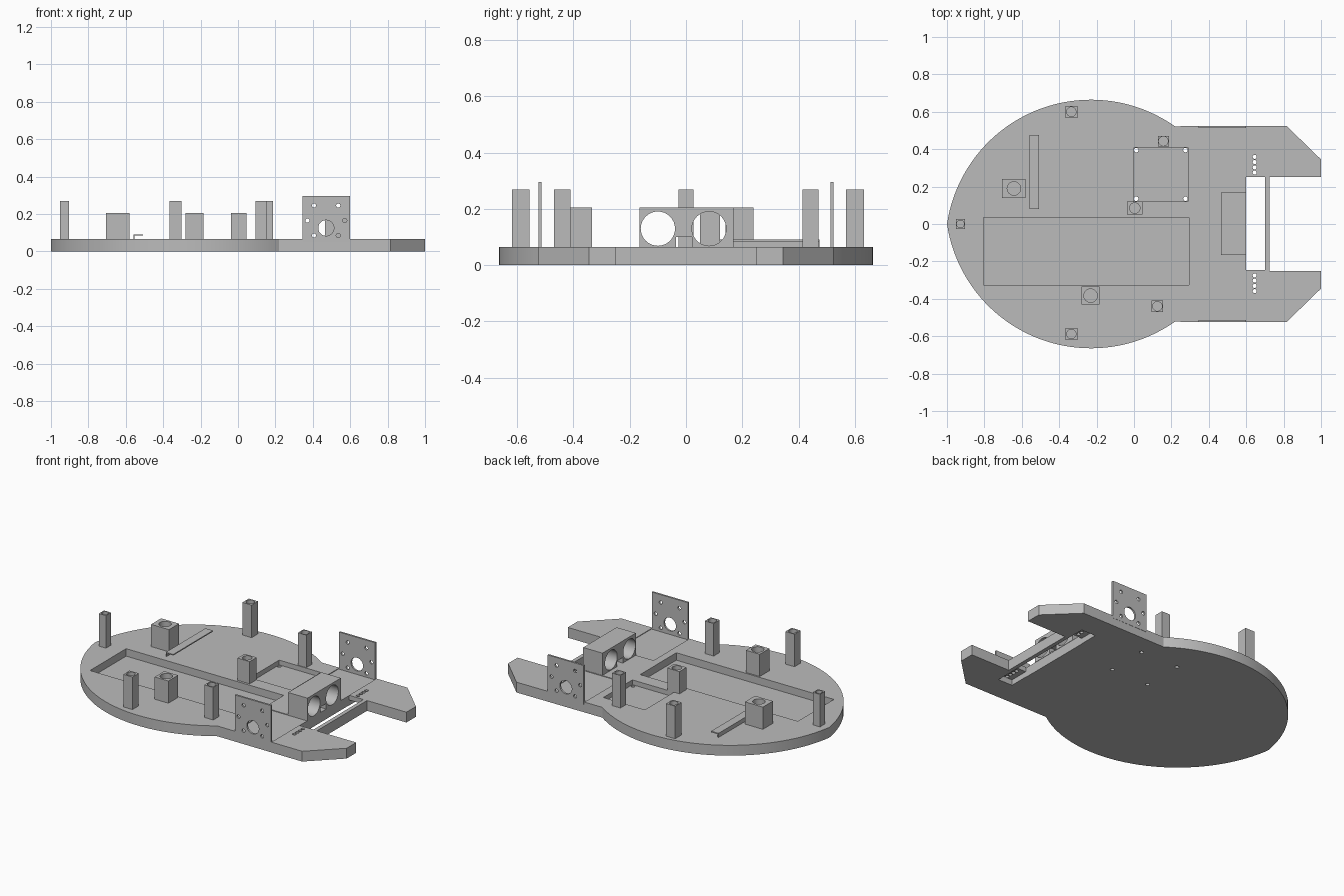
import bpy, bmesh, math
from mathutils import Matrix, Vector

old = bpy.data.objects.get("Cube")
if old:
    bpy.data.objects.remove(old, do_unlink=True)

GREY = (0.5, 0.5, 0.5, 1)
mat = bpy.data.materials.new("plain grey")
mat.use_nodes = True
mat.diffuse_color = GREY
mat.node_tree.nodes["Principled BSDF"].inputs["Base Color"].default_value = GREY

DECK = 0.065


def finish(name, bm):
    bmesh.ops.recalc_face_normals(bm, faces=bm.faces)
    me = bpy.data.meshes.new(name)
    bm.to_mesh(me)
    bm.free()
    ob = bpy.data.objects.new(name, me)
    bpy.context.collection.objects.link(ob)
    me.materials.append(mat)
    return ob


def box(name, x0, x1, y0, y1, z0, z1):
    bm = bmesh.new()
    size = Matrix.Diagonal((x1 - x0, y1 - y0, z1 - z0, 1))
    mid = Matrix.Translation(((x0 + x1) / 2, (y0 + y1) / 2, (z0 + z1) / 2))
    bmesh.ops.create_cube(bm, size=1, matrix=mid @ size)
    return finish(name, bm)


def rod(x, y, z, radius, length, axis="Z"):
    turn = {"X": Matrix.Rotation(math.pi / 2, 4, "Y"),
            "Y": Matrix.Rotation(math.pi / 2, 4, "X"), "Z": Matrix()}[axis]
    bm = bmesh.new()
    bmesh.ops.create_cone(bm, cap_ends=True, segments=32, radius1=radius, radius2=radius,
                          depth=length, matrix=Matrix.Translation((x, y, z)) @ turn)
    return finish("cutter", bm)


def cut(target, cutters):
    bpy.context.view_layer.objects.active = target
    for c in cutters:
        c.hide_render = True
        mod = target.modifiers.new("cut", "BOOLEAN")
        mod.operation = "DIFFERENCE"
        mod.solver = "EXACT"
        mod.object = c
        bpy.ops.object.modifier_apply(modifier=mod.name)
        bpy.data.objects.remove(c, do_unlink=True)


def hollow(*bounds):
    return box("cutter", *bounds)


# Base plate: two arcs meeting in a blunt tip, then a body with two prongs
cx, cy, r = -0.23, -0.1134, 0.778
a0 = math.atan2(0.525 - cy, 0.22 - cx)
a1 = math.atan2(-cy, -1 - cx)
half = [(1, 0.25), (1, 0.345), (0.815, 0.525)]
steps = 40
for i in range(steps + 1):
    a = a0 + (a1 - a0) * i / steps
    half.append((cx + r * math.cos(a), cy + r * math.sin(a)))
half = [(0.725, 0.25)] + half
outline = half + [(x, -y) for x, y in reversed(half[:-1])]
bm = bmesh.new()
face = bm.faces.new([bm.verts.new((x, y, 0)) for x, y in outline])
top = bmesh.ops.extrude_face_region(bm, geom=[face])["geom"]
bmesh.ops.translate(bm, vec=Vector((0, 0, DECK)),
                    verts=[v for v in top if isinstance(v, bmesh.types.BMVert)])
plate = finish("base_plate", bm)

cuts = [
    hollow(-0.805, 0.295, -0.325, 0.035, 0.018, 0.1),    # battery tray
    hollow(0, 0.29, 0.12, 0.41, 0.035, 0.1),             # circuit board tray
    hollow(0.342, 0.6, 0.17, 0.513, DECK - 0.004, 0.1),  # motor seats
    hollow(0.342, 0.6, -0.513, -0.165, DECK - 0.004, 0.1),
    hollow(0.6, 0.7, -0.37, 0.37, -0.1, 0.035),          # sensor pocket underneath
    hollow(0.598, 0.7, -0.247, 0.25, -0.2, 0.2),         # sensor slot
]
cuts += [rod(x, y, 0.03, 0.012, 0.2) for x in (0.012, 0.275) for y in (0.135, 0.395)]
cuts += [rod(0.645, s * (0.275 + 0.028 * i), 0.03, 0.011, 0.2)
         for s in (-1, 1) for i in range(4)]
cut(plate, cuts)

# Hollow square posts: x, y, width, depth, top, hole radius
posts = {
    "tall_post_back": (-0.335, 0.60, 0.064, 0.064, 0.27, 0.025),
    "tall_post_back_left": (0.157, 0.443, 0.058, 0.056, 0.27, 0.025),
    "tall_post_tip": (-0.928, 0, 0.05, 0.052, 0.27, 0.02),
    "tall_post_front_left": (0.125, -0.44, 0.062, 0.06, 0.27, 0.025),
    "tall_post_front": (-0.335, -0.588, 0.064, 0.062, 0.27, 0.025),
    "wide_post_back": (-0.642, 0.19, 0.125, 0.1, 0.205, 0.036),
    "wide_post_front": (-0.232, -0.383, 0.096, 0.096, 0.205, 0.036),
    "wide_post_middle": (0.004, 0.085, 0.085, 0.07, 0.205, 0.028),
}
for name, (x, y, w, d, h, hole) in posts.items():
    post = box(name, x - w / 2, x + w / 2, y - d / 2, y + d / 2, DECK - 0.005, h)
    cut(post, [rod(x, y, h, hole, 0.2)])

# Upright motor plates with a shaft hole and six screw holes
for side, y in (("left", 0.519), ("right", -0.519)):
    mount = box("motor_plate_" + side, 0.346, 0.598, y - 0.006, y + 0.006, 0.05, 0.295)
    holes = [rod(0.471, y, 0.125, 0.042, 0.1, "Y")]
    for s in (-1, 1):
        holes += [rod(0.471 + s * dx, y, z, 0.011, 0.1, "Y")
                  for dx, z in ((0.065, 0.245), (0.1, 0.165), (0.065, 0.085))]
    cut(mount, holes)

# Range sensor holder with two round openings and a cable notch
holder = box("sensor_holder", 0.465, 0.6, -0.165, 0.168, DECK - 0.005, 0.205)
cut(holder, [rod(0.53, y, 0.13, 0.061, 0.4, "X") for y in (-0.1, 0.082)]
    + [hollow(0.4, 0.7, -0.035, 0.022, DECK, 0.1)])

# Thin ledge with its supporting web
box("ledge_top", -0.56, -0.508, 0.08, 0.475, 0.084, 0.091)
box("ledge_web", -0.56, -0.554, 0.08, 0.475, DECK - 0.005, 0.086)

# Keep edges crisp and curved walls smooth
bpy.ops.object.select_all(action="DESELECT")
for ob in bpy.context.collection.objects:
    if ob.type == "MESH" and mat.name in ob.data.materials:
        ob.select_set(True)
bpy.context.view_layer.objects.active = plate
bpy.ops.object.shade_smooth_by_angle(angle=math.radians(25))
